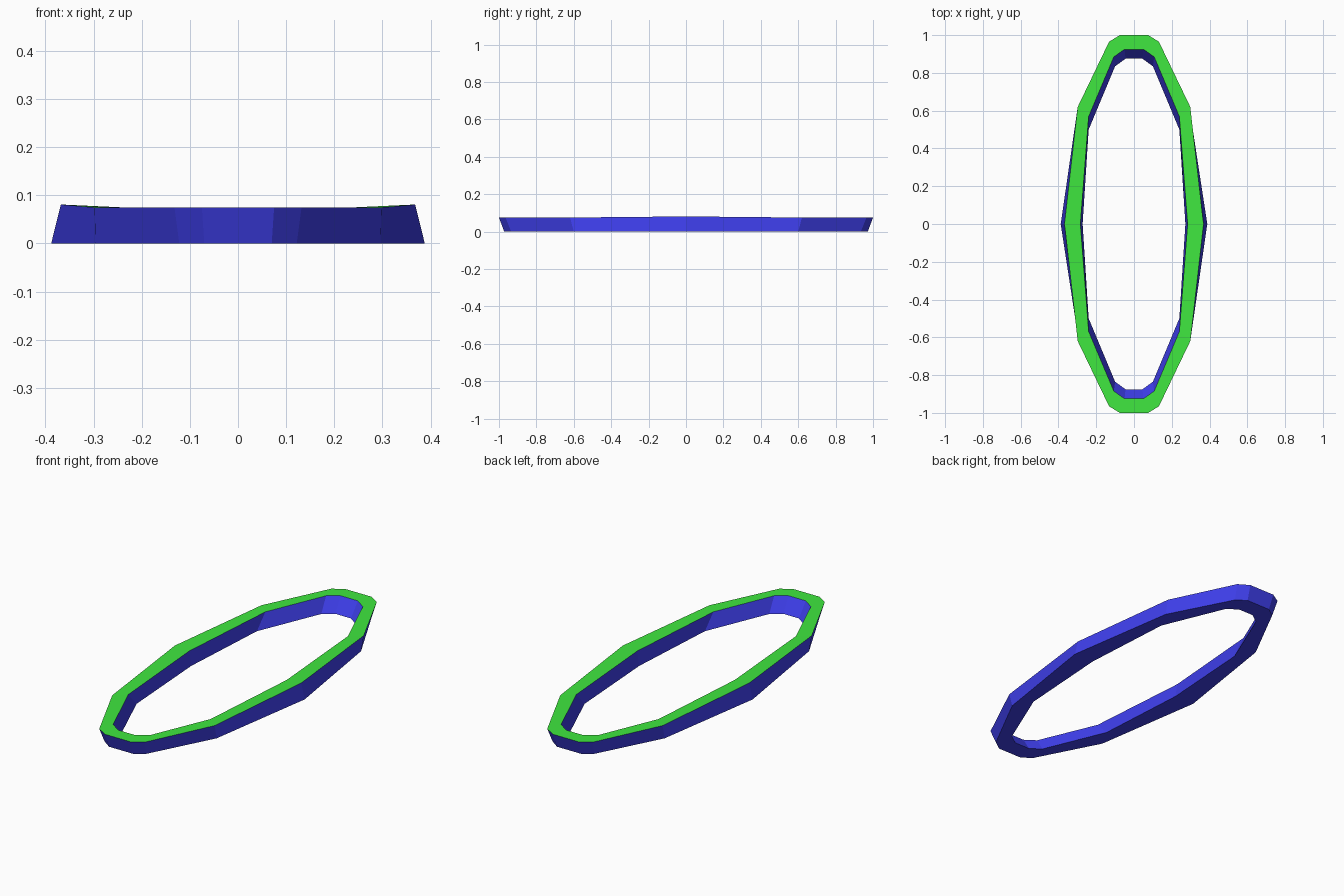
import bpy, bmesh

if "Cube" in bpy.data.objects:
    bpy.data.objects.remove(bpy.data.objects["Cube"])

# Quarter outlines (x, y, z) from the end tip to the middle of the long side
top_outer = [(0.075, 1.0, 0.075), (0.132, 0.965, 0.075), (0.298, 0.62, 0.075), (0.368, 0, 0.081)]
top_inner = [(0.05, 0.925, 0.075), (0.107, 0.885, 0.075), (0.24, 0.57, 0.075), (0.284, 0, 0.075)]
low_inner = [(0.045, 0.875, 0), (0.10, 0.835, 0), (0.24, 0.50, 0), (0.272, 0, 0)]
low_outer = [(0.07, 0.972, 0), (0.122, 0.935, 0), (0.296, 0.60, 0), (0.388, 0, 0)]


def full_loop(q):
    """Mirror a quarter outline into a closed clockwise loop."""
    half = q + [(x, -y, z) for x, y, z in q[-2::-1]]
    return half + [(-x, y, z) for x, y, z in reversed(half)]


def colour(name, rgb):
    mat = bpy.data.materials.new(name)
    mat.diffuse_color = (*rgb, 1)
    mat.use_nodes = True
    mat.node_tree.nodes["Principled BSDF"].inputs["Base Color"].default_value = mat.diffuse_color
    return mat


# Faceted oval ring: four loops joined into a band
bm = bmesh.new()
loops = [[bm.verts.new(p) for p in full_loop(q)]
         for q in (top_outer, top_inner, low_inner, low_outer)]
n = len(loops[0])
for k in range(4):
    a, b = loops[k], loops[(k + 1) % 4]
    for i in range(n):
        j = (i + 1) % n
        face = bm.faces.new((a[i], a[j], b[j], b[i]))
        face.material_index = 1 if k == 0 else 0   # green top face
bmesh.ops.recalc_face_normals(bm, faces=bm.faces)

mesh = bpy.data.meshes.new("oval_ring")
bm.to_mesh(mesh)
bm.free()
mesh.materials.append(colour("blue_sides", (0.05, 0.05, 0.85)))
mesh.materials.append(colour("green_top", (0.05, 0.8, 0.05)))
bpy.context.collection.objects.link(bpy.data.objects.new("oval_ring", mesh))
